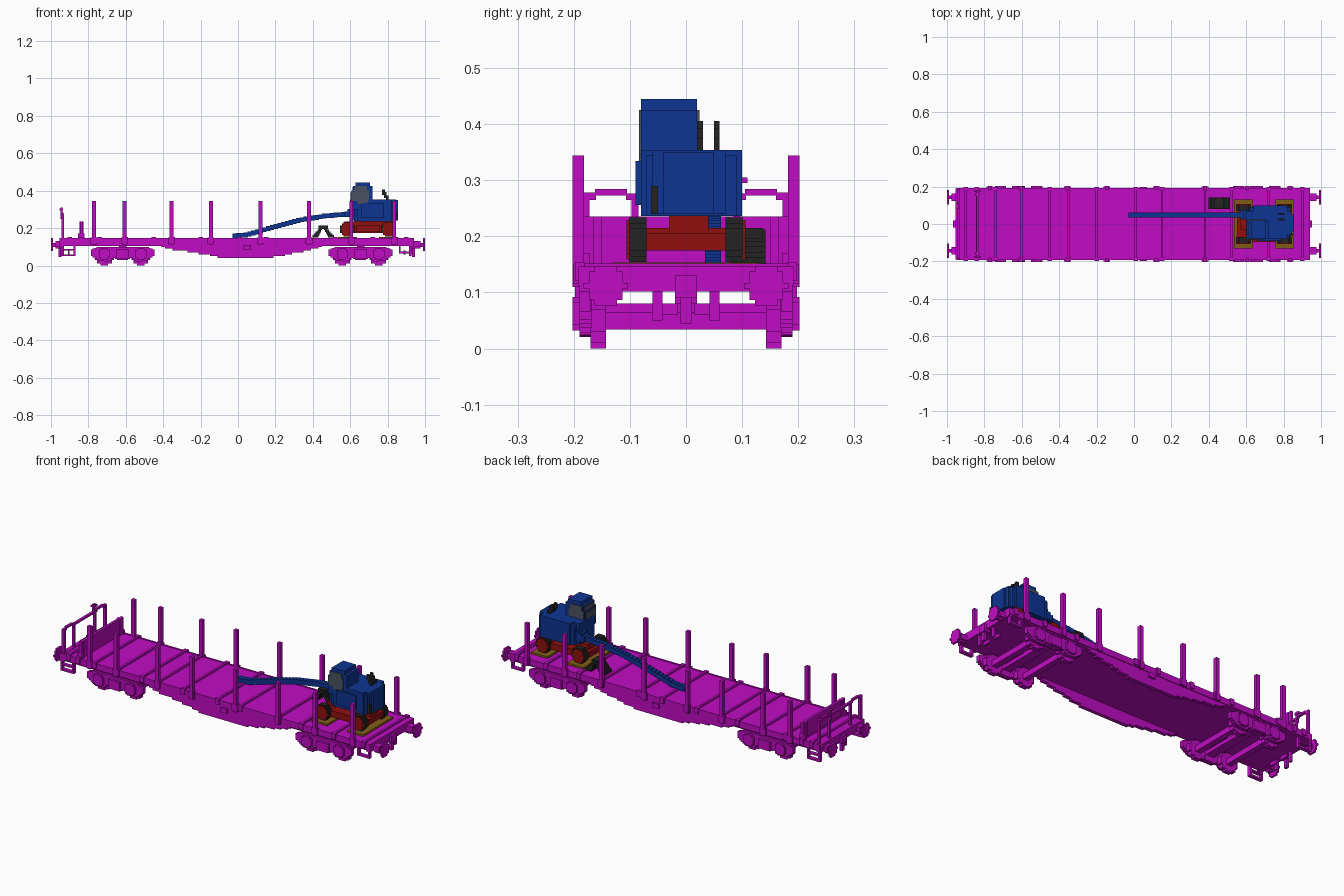
import bpy, bmesh, math
from mathutils import Matrix, Vector

cube = bpy.data.objects.get("Cube")
if cube:
    bpy.data.objects.remove(cube)


def material(name, rgb):
    lin = [((c / 255 + 0.055) / 1.055) ** 2.4 if c > 10 else c / 255 / 12.92 for c in rgb]
    m = bpy.data.materials.new(name)
    m.use_nodes = True
    m.diffuse_color = (*lin, 1)
    m.node_tree.nodes["Principled BSDF"].inputs["Base Color"].default_value = (*lin, 1)
    return m


MAGENTA = material("magenta", (193, 12, 196))
BLUE = material("blue", (13, 53, 147))
RED = material("red", (146, 15, 15))
BLACK = material("black", (36, 36, 36))
GLASS = material("grey glass", (76, 81, 96))
WOOD = material("brown wood", (128, 94, 22))
U = 0.01  # block size


def part(name, mat, boxes):
    """One object made of boxes given as (x0, x1, y0, y1, z0, z1)."""
    bm = bmesh.new()
    for x0, x1, y0, y1, z0, z1 in boxes:
        mid = Vector((x0 + x1, y0 + y1, z0 + z1)) / 2
        size = Matrix.Diagonal((abs(x1 - x0), abs(y1 - y0), abs(z1 - z0), 1))
        bmesh.ops.create_cube(bm, size=1, matrix=Matrix.Translation(mid) @ size)
    mesh = bpy.data.meshes.new(name)
    bm.to_mesh(mesh)
    bm.free()
    mesh.materials.append(mat)
    ob = bpy.data.objects.new(name, mesh)
    bpy.context.collection.objects.link(ob)
    return ob


def both(boxes):
    """Boxes plus their copies mirrored across the y = 0 plane."""
    return boxes + [(a, b, -d, -c, e, f) for a, b, c, d, e, f in boxes]


def disc(x, y0, y1, z, r):
    """Stepped disc with its axis along y."""
    rows, n = [], round(2 * r / U)
    for i in range(n):
        h = -r + (i + 0.5) * U
        w = max(U, round(math.sqrt(r * r - h * h) / U) * U)
        rows.append((x - w, x + w, y0, y1, z + h - U / 2, z + h + U / 2))
    return rows


def end_disc(x0, x1, y, z, r):
    """Stepped disc with its axis along x."""
    return [(c, d, y + a - z, y + b - z, e, f) for a, b, c, d, e, f in disc(z, x0, x1, z, r)]


def height(path, x):
    """Height on a broken line at x."""
    for (xa, za), (xb, zb) in zip(path, path[1:]):
        if xa <= x <= xb:
            return za + (zb - za) * (x - xa) / (xb - xa)
    return path[-1][1]


# Deck, edge rails and cross battens
part("deck", MAGENTA, [(-.95, .94, -.185, .185, .105, .143)])
part("deck_edges", MAGENTA, both([(-.95, .94, .183, .192, .112, .146)]))
battens = [-.9, -.84, -.74, -.6, -.45, -.35, -.2, .01, .15, .38, .52, .72, .9]
part("battens", MAGENTA, [(x - .006, x + .006, -.19, .19, .14, .152) for x in battens])
part("batten_ends", MAGENTA, both([(x - .012, x + .012, .18, .198, .12, .153) for x in battens]))

# Stepped fish-belly side sills
belly = [(-.41, .11), (-.38, .09), (-.27, .075), (-.17, .06), (-.09, .042),
         (.17, .042), (.27, .06), (.36, .075), (.45, .1)]
part("side_sills", MAGENTA, both([
    (x, x + .02, .168, .188, round(height(belly, x + .01) / U) * U, .115)
    for x in [-.41 + .02 * i for i in range(43)]]))
part("sill_brackets", MAGENTA, both([(.03, .07, .188, .198, .085, .11)]))

# Stakes with their pockets
stakes = [-.77, -.607, -.355, -.145, .12, .38, .605, .835]
part("stakes", MAGENTA, both([(x - .01, x + .01, .182, .202, .11, .344) for x in stakes]))
part("stake_pockets", MAGENTA, both([(x - .018, x + .018, .185, .201, .115, .15) for x in stakes]))

# Bogies
frame_top = [(-.17, .085), (-.13, .1), (.13, .1), (.17, .085)]
frame_low = [(-.17, .055), (-.13, .025), (-.07, .02), (-.05, .045), (-.03, .03),
             (.03, .03), (.05, .045), (.07, .02), (.13, .025), (.17, .055)]
for side, cx in (("right", -.617), ("left", .655)):
    axles = [cx - .097, cx + .097]
    part(side + "_bogie_frames", MAGENTA, both([
        (cx + x, cx + x + U, .168, .19, height(frame_low, x + U / 2), height(frame_top, x + U / 2))
        for x in [-.17 + U * i for i in range(34)]]))
    part(side + "_axle_boxes", MAGENTA, both(
        [b for a in axles for b in disc(a, .188, .202, .062, .03)] +
        [(cx - .035, cx + .035, .188, .202, .035, .085)]))
    part(side + "_wheels", MAGENTA, both([b for a in axles for b in disc(a, .143, .17, .05, .05)]))
    part(side + "_axles", MAGENTA, [(a - .015, a + .015, -.145, .145, .034, .064) for a in axles])
    part(side + "_bolster", MAGENTA, [(cx - .025, cx + .025, -.17, .17, .06, .08)])
    part(side + "_bogie_pivot", MAGENTA, [(cx - .02, cx + .02, -.02, .02, .075, .11)])

# End beams, buffers, couplers and hoses
for side, s, end in (("right", -1, -.955), ("left", 1, .94)):
    face = end - s * .025
    part(side + "_end_beam", MAGENTA, [(face, end, -.19, .19, .102, .146)])
    part(side + "_buffers", MAGENTA, both(
        end_disc(s * .99, s, .143, .112, .035) + end_disc(end, s * .975, .143, .112, .022) +
        end_disc(s * .975, s * .99, .143, .112, .012)))
    part(side + "_coupler", MAGENTA, [
        (face, end + s * .012, -.02, .02, .09, .13),
        (end - s * .01, end + s * .005, -.01, .01, .045, .09)])
    part(side + "_hoses", MAGENTA, both([
        (face, face + s * .012, .042, .06, .05, .105),
        (face - s * .03, face - s * .02, .015, .06, .06, .08)]))

# Corner steps
part("right_steps", MAGENTA, both([
    (-.95, -.94, .17, .19, .05, .11), (-.88, -.87, .17, .19, .05, .11),
    (-.95, -.87, .17, .19, .05, .06), (-.95, -.87, .17, .19, .08, .088)]))
part("left_steps", MAGENTA, both([
    (.86, .87, .17, .19, .065, .11), (.925, .935, .17, .19, .065, .11),
    (.86, .935, .17, .19, .065, .075)]))

# Headboard, end railing and brake crank
part("headboard", MAGENTA, [(-.842, -.828, -.183, .183, .14, .235)])
part("headboard_posts", MAGENTA, both([(-.848, -.825, .15, .165, .14, .235),
                                       (-.855, -.82, .172, .183, .14, .17)]))
part("end_railing", MAGENTA, both([
    (-.945, -.93, .172, .187, .14, .275), (-.945, -.932, .16, .187, .265, .278),
    (-.945, -.932, .105, .162, .273, .284), (-.945, -.932, 0, .107, .265, .276),
    (-.945, -.932, .085, .097, .14, .27)]))
part("brake_crank", MAGENTA, [(-.95, -.938, .085, .097, .25, .31), (-.955, -.935, .08, .11, .295, .305)])

# Crane truck: planks, wheels and chassis
wheel_x = [.585, .805]
part("planks", WOOD, [(x - .05, x + .05, -.13, .13, .143, .153) for x in wheel_x])
part("tyres", BLACK, both([b for x in wheel_x for b in disc(x, .07, .102, .195, .041)]))
part("hubs", RED, both([b for x in wheel_x for b in disc(x, .1, .106, .195, .036)]))
part("chassis", RED, [(.55, .84, -.07, .07, .175, .206), (.63, .76, -.095, .095, .18, .215),
                      (.57, .83, -.03, .04, .2, .236)])

# Crane house with chamfered rear corners
part("house", BLUE, [(.64, .82, -.08, .1, .236, .354), (.62, .835, -.07, .09, .236, .345),
                     (.6, .845, -.06, .07, .24, .354), (.84, .855, -.04, .05, .24, .35)])
part("house_door", BLUE, [(.66, .78, -.09, -.08, .256, .334)])
part("house_vents", BLACK, [(.835, .85, -.062, -.05, .24, .29)])

# Cab with stepped windscreen
part("cab", BLUE, [(.605, .72, -.08, .02, .3, .395), (.615, .72, -.08, .02, .39, .425),
                   (.628, .705, -.08, .02, .42, .445)])
part("cab_windows", GLASS, [
    (.608, .7, y - .003, y + .003, .345, .4) for y in (-.081, .021)] + [
    (.622, .69, y - .003, y + .003, .4, .425) for y in (-.081, .021)] + [
    (.64, .695, y - .003, y + .003, .33, .345) for y in (-.081, .021)] + [
    (.601, .607, -.072, .012, .335, .39), (.611, .617, -.072, .012, .395, .42)])

# Exhaust pipes
part("exhausts", BLACK, [(x, x + .015, y, y + .01, z, z + .03)
                         for y in (.02, .05) for x, z in ((.79, .345), (.78, .362), (.77, .376))])

# Lowered boom in steps, with its foot on the house
boom = [(-.03, .158), (.04, .163), (.17, .2), (.25, .222), (.33, .243), (.46, .264), (.63, .28)]
part("boom", BLUE, [(x, x + .023, .034, .062, height(boom, x + U) - .013, height(boom, x + U) + .013)
                    for x in [-.03 + .02 * i for i in range(33)]])
part("boom_foot", BLUE, [(.57 + .015 * i, .66, .025, .075, .26, .29 + .012 * i) for i in range(5)])

# Grab bucket resting on the deck
part("grab_bucket", BLACK, both([]) + [
    b for s in (-1, 1) for i in range(6)
    for b in [(.455 + s * (.058 - .009 * i), .455 + s * (.025 - .005 * i),
               .08, .142, .15 + U * i, .162 + U * i)]] + [(.43, .48, .085, .137, .195, .215)])
